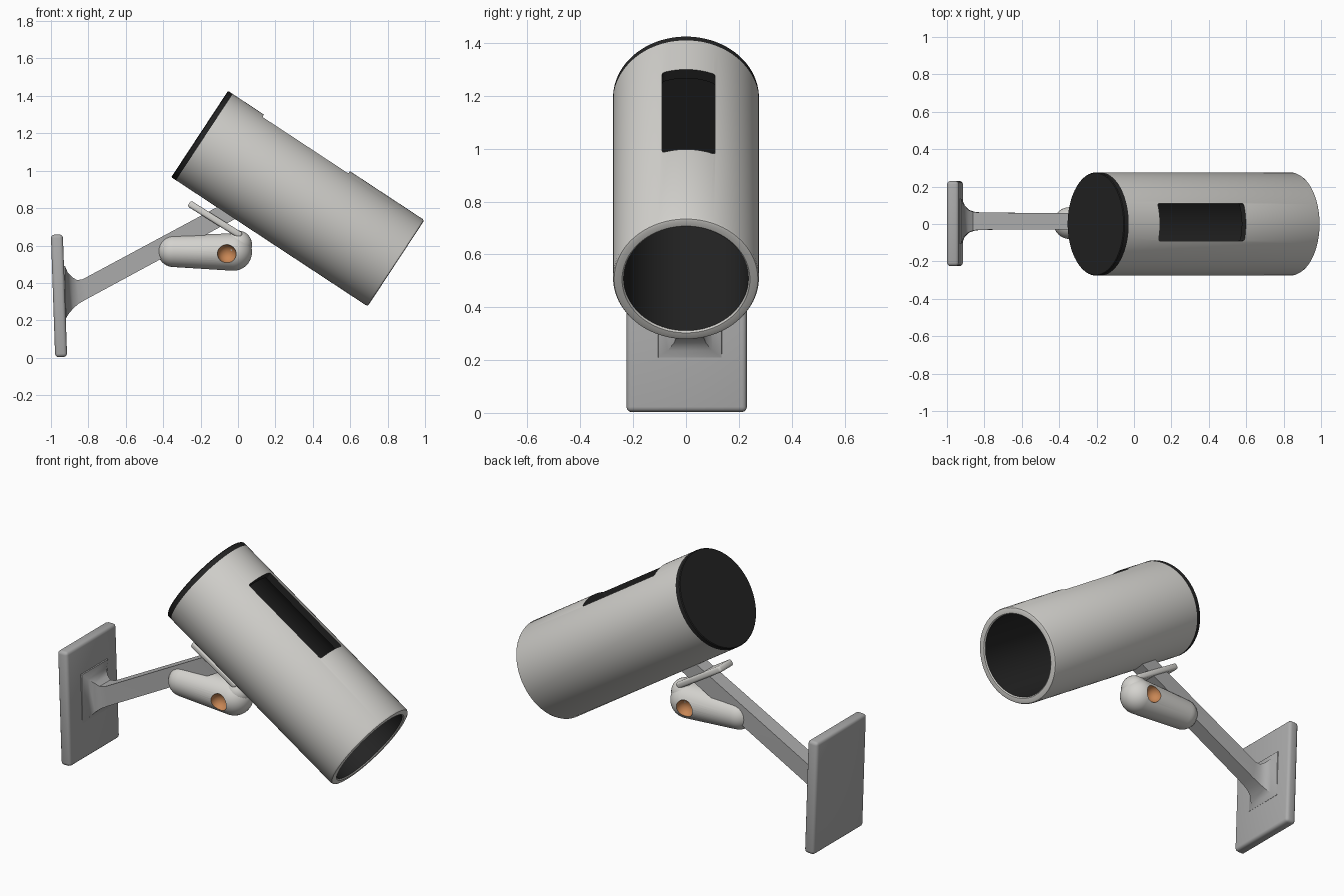
import bpy, bmesh, math
from mathutils import Matrix, Vector

if "Cube" in bpy.data.objects:
    bpy.data.objects.remove(bpy.data.objects["Cube"])


def mat(name, r, g, b):
    m = bpy.data.materials.new(name)
    m.diffuse_color = (r, g, b, 1)
    m.use_nodes = True
    m.node_tree.nodes["Principled BSDF"].inputs["Base Color"].default_value = m.diffuse_color
    return m


LIGHT = mat("light_shell", 0.66, 0.65, 0.62)
GRAY = mat("bracket_gray", 0.41, 0.41, 0.41)
DARK = mat("dark_glass", 0.018, 0.018, 0.018)
ORANGE = mat("orange_sensor", 0.58, 0.24, 0.09)


def make(name, bm, mats, matrix=Matrix()):
    bmesh.ops.recalc_face_normals(bm, faces=bm.faces)
    me = bpy.data.meshes.new(name)
    bm.to_mesh(me)
    bm.free()
    for m in mats:
        me.materials.append(m)
    ob = bpy.data.objects.new(name, me)
    bpy.context.collection.objects.link(ob)
    ob.matrix_world = matrix
    return ob


def select(ob):
    bpy.ops.object.select_all(action='DESELECT')
    ob.select_set(True)
    bpy.context.view_layer.objects.active = ob


def smooth(ob, angle=35):
    select(ob)
    bpy.ops.object.shade_smooth_by_angle(angle=math.radians(angle))


def lathe(name, profile, mats, matrix, dark=(), n=64):
    """Spin (radius, z) points round local z; 'dark' lists segments in slot 1."""
    bm = bmesh.new()
    rings = []
    for r, z in profile:
        if r < 1e-6:
            rings.append([bm.verts.new((0, 0, z))] * n)
        else:
            rings.append([bm.verts.new((r * math.cos(2 * math.pi * i / n),
                                        r * math.sin(2 * math.pi * i / n), z)) for i in range(n)])
    for s, (a, b) in enumerate(zip(rings, rings[1:])):
        for i in range(n):
            j = (i + 1) % n
            f = bm.faces.new(list(dict.fromkeys((a[i], a[j], b[j], b[i]))))
            f.material_index = 1 if s in dark else 0
    return make(name, bm, mats, matrix)


def box(name, size, matrix, mats, bevel=0, slot=0):
    bm = bmesh.new()
    bmesh.ops.create_cube(bm, size=1, matrix=Matrix.Diagonal((*size, 1)))
    if bevel:
        bmesh.ops.bevel(bm, geom=bm.edges[:], offset=bevel, segments=3,
                        profile=0.5, affect='EDGES')
    for f in bm.faces:
        f.material_index = slot
    return make(name, bm, mats, matrix)


def cut(ob, cutter):
    cutter.hide_render = True
    mod = ob.modifiers.new("cut", 'BOOLEAN')
    mod.operation, mod.solver, mod.object = 'DIFFERENCE', 'EXACT', cutter
    select(ob)
    bpy.ops.object.modifier_apply(modifier=mod.name)
    bpy.data.objects.remove(cutter)


def axis_frame(start, end):
    """Matrix with origin at start and local z towards end, local x upward."""
    z = (Vector(end) - Vector(start)).normalized()
    y = Vector((0, -1, 0))
    x = y.cross(z)
    m = Matrix((x, y, z)).transposed().to_4x4()
    m.translation = start
    return m


# Main tilted tube: open at the front, dark inside, with a window cut on top
start, end = (-0.205, 0, 1.196), (0.845, 0, 0.505)
L = (Vector(end) - Vector(start)).length
T = axis_frame(start, end)
R, RI = 0.276, 0.236
tube = lathe("tube", [(0, 0.03), (R, 0.03), (R, L - 0.012), (R - 0.004, L - 0.003), (R - 0.012, L),
                      (RI + 0.006, L), (RI, L - 0.006), (RI, 0.06), (0, 0.06)],
             [LIGHT, DARK], T, dark=(6, 7), n=96)
cut(tube, box("window_cutter", (0.3, 0.2, 0.55), T @ Matrix.Translation((0.3, -0.01, 0.505)),
              [LIGHT, DARK], 0.01, slot=1))
smooth(tube)

# Dark cap on the back end
smooth(lathe("back_cap", [(0, 0), (R - 0.004, 0), (R, 0.004), (R, 0.03), (0, 0.03)], [DARK], T, n=96))

# Wall plate, tilted slightly
smooth(box("wall_plate", (0.064, 0.455, 0.655),
           Matrix.Translation((-0.957, 0.0025, 0.331)) @ Matrix.Rotation(math.radians(-2), 4, 'Y'),
           [GRAY], 0.018))

# Arm: rectangular sections (low x, low z, high x, high z, half width), flared at the plate
sections = [(-0.95, 0.20, -0.95, 0.50, 0.13), (-0.92, 0.21, -0.925, 0.49, 0.12),
            (-0.905, 0.235, -0.91, 0.455, 0.085), (-0.88, 0.265, -0.885, 0.43, 0.06),
            (-0.85, 0.29, -0.86, 0.415, 0.05), (-0.81, 0.313, -0.83, 0.42, 0.046),
            (0.003, 0.752, -0.094, 0.815, 0.042)]
bm = bmesh.new()
loops = [[bm.verts.new(p) for p in ((xl, 0.015 - w, zl), (xl, 0.015 + w, zl),
                                    (xh, 0.015 + w, zh), (xh, 0.015 - w, zh))]
         for xl, zl, xh, zh, w in sections]
for a, b in zip(loops, loops[1:]):
    for i in range(4):
        j = (i + 1) % 4
        bm.faces.new((a[i], a[j], b[j], b[i]))
bm.faces.new(loops[0])
bm.faces.new(loops[-1])
smooth(make("arm", bm, [GRAY]), 40)

# Sensor capsule under the tube, with orange dished spots on both sides
C = axis_frame((-0.345, 0.005, 0.57), (-0.025, 0.005, 0.565))
prof = [(0.085 * math.sin(t * math.pi / 20), -0.085 * math.cos(t * math.pi / 20)) for t in range(11)]
prof += [(0.1 * math.cos(t * math.pi / 20), 0.32 + 0.1 * math.sin(t * math.pi / 20)) for t in range(11)]
capsule = lathe("sensor_capsule", prof, [LIGHT, ORANGE], C, n=48)
for side in (-1, 1):
    bm = bmesh.new()
    bmesh.ops.create_uvsphere(bm, u_segments=32, v_segments=16, radius=0.05)
    for f in bm.faces:
        f.material_index = 1
    cut(capsule, make("spot_cutter", bm, [LIGHT, ORANGE],
                      Matrix.Translation((-0.06, 0.005 + side * 0.096, 0.555))))
smooth(capsule)

# Rounded neck joining the capsule to its lever
bm = bmesh.new()
bmesh.ops.create_uvsphere(bm, u_segments=32, v_segments=16, radius=0.075)
smooth(make("sensor_neck", bm, [LIGHT], Matrix.Translation((0, 0.005, 0.605))))

# Thin lever lying parallel to the tube
smooth(box("lever", (0.33, 0.12, 0.036),
           Matrix.Translation((-0.122, 0.005, 0.738)) @ Matrix.Rotation(math.radians(32), 4, 'Y'),
           [LIGHT], 0.012))
